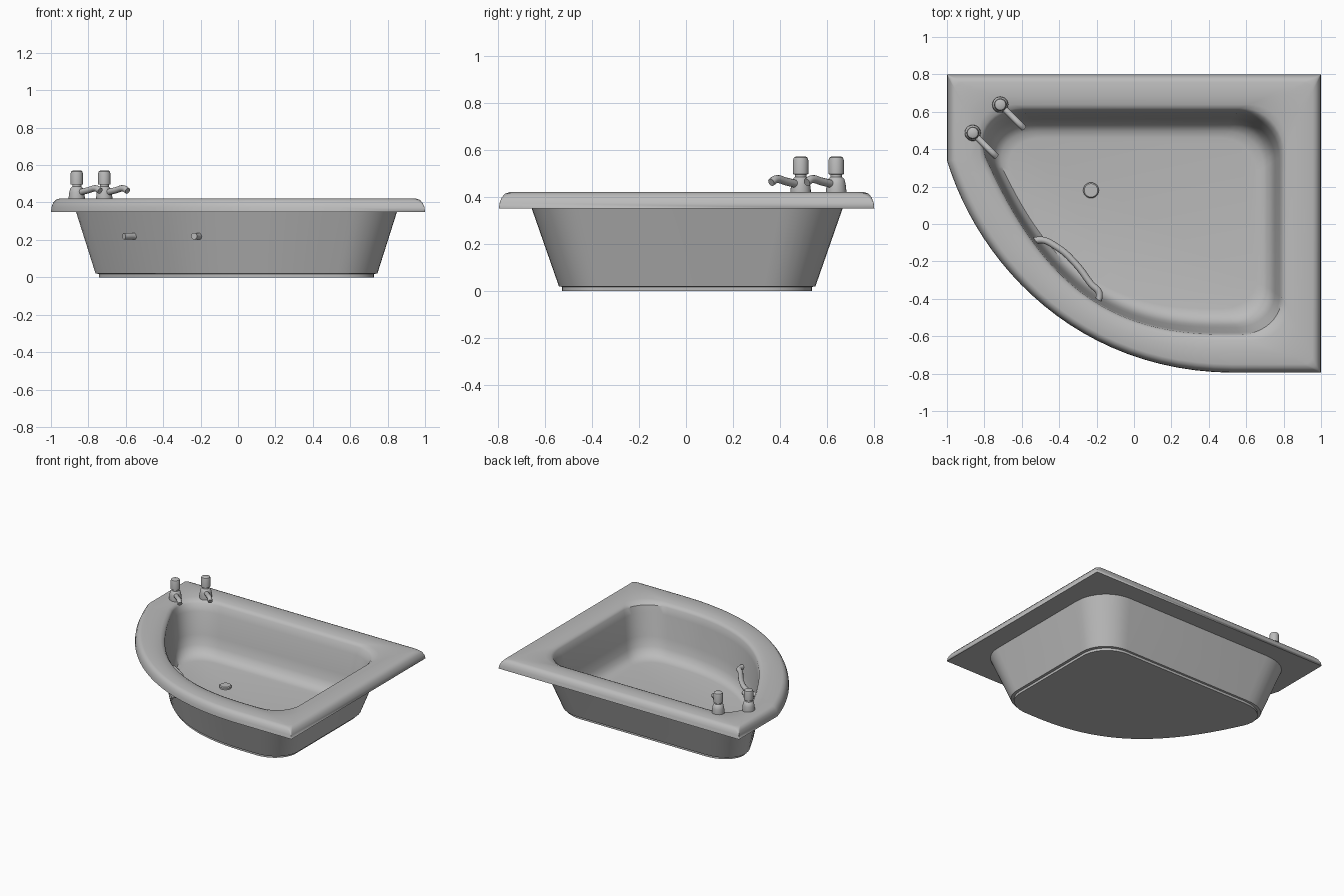
import bpy, bmesh, math
from mathutils import Vector

if "Cube" in bpy.data.objects:
    bpy.data.objects.remove(bpy.data.objects["Cube"])

grey = bpy.data.materials.new("plain grey")
grey.diffuse_color = (0.5, 0.5, 0.5, 1)
grey.use_nodes = True
grey.node_tree.nodes["Principled BSDF"].inputs["Base Color"].default_value = grey.diffuse_color


def finish(ob, angle=35):
    ob.data.materials.append(grey)
    bpy.ops.object.select_all(action='DESELECT')
    ob.select_set(True)
    bpy.context.view_layer.objects.active = ob
    bpy.ops.object.shade_smooth_by_angle(angle=math.radians(angle))
    return ob


def loft(name, loops, cap_start=True, cap_end=True):
    """Skin a stack of equal-length point loops."""
    bm = bmesh.new()
    rings = [[bm.verts.new(p) for p in loop] for loop in loops]
    n = len(rings[0])
    for a, b in zip(rings, rings[1:]):
        for i in range(n):
            j = (i + 1) % n
            bm.faces.new((a[i], a[j], b[j], b[i]))
    if cap_start:
        bm.faces.new(rings[0])
    if cap_end:
        bm.faces.new(rings[-1])
    bmesh.ops.remove_doubles(bm, verts=bm.verts, dist=0.0004)
    bmesh.ops.recalc_face_normals(bm, faces=bm.faces)
    me = bpy.data.meshes.new(name)
    bm.to_mesh(me)
    bm.free()
    ob = bpy.data.objects.new(name, me)
    bpy.context.collection.objects.link(ob)
    return finish(ob)


def bezier(p0, p1, p2, p3, n):
    out = []
    for i in range(n + 1):
        t = i / n
        u = 1 - t
        out.append(tuple(u**3 * a + 3*u*u*t * b + 3*u*t*t * c + t**3 * d
                         for a, b, c, d in zip(p0, p1, p2, p3)))
    return out


def corner(a, c, b, n=10):
    """Rounded corner from a to b around control point c."""
    k = 0.56
    mix = lambda p: tuple(q + (r - q) * k for q, r in zip(p, c))
    return bezier(a, mix(a), mix(b), b, n)


# Plan outlines: back left, back right, front right corners, then the bowed front
opening = (corner((-.80, .38), (-.86, .61), (-.58, .61))
           + corner((.55, .61), (.79, .61), (.79, .37))
           + corner((.79, -.39), (.79, -.59), (.57, -.59))
           + bezier((.5, -.59), (-.15, -.6), (-.5, -.3), (-.79, .35), 24))
outer = ([(-1, .8)] * 11 + [(1, .8)] * 11 + [(1, -.795)] * 11
         + bezier((.53, -.795), (-.3, -.79), (-.83, -.22), (-1, .34), 24))


def scaled(sx, sy, z):
    return [((x + .01) * sx - .01, (y - .01) * sy + .005, z) for x, y in opening]


def rim(t, z):
    return [(a[0] + (b[0] - a[0]) * t, a[1] + (b[1] - a[1]) * t, z)
            for a, b in zip(outer, opening)]


# Tub: plinth, sloping shell, rolled rim and bowl as one skin
loft("tub", [
    scaled(.92, .885, 0), scaled(.92, .885, .018), scaled(.944, .908, .02),
    scaled(1.075, 1.1, .35),
    rim(0, .35), rim(.015, .375), rim(.06, .398), rim(.13, .414), rim(.22, .42),
    rim(.6, .42), rim(.85, .414), rim(.95, .405), rim(1, .392),
    scaled(.985, .975, .34), scaled(.955, .93, .18), scaled(.94, .905, .11),
    scaled(.915, .87, .07), scaled(.88, .82, .047), scaled(.83, .76, .04)])


def lathe(name, profile, x, y, n=24):
    return loft(name, [[(x + r * math.cos(2 * math.pi * i / n),
                         y + r * math.sin(2 * math.pi * i / n), z)
                        for i in range(n)] for r, z in profile])


def tube(name, points, radius):
    cu = bpy.data.curves.new(name, 'CURVE')
    cu.dimensions = '3D'
    cu.bevel_depth = radius
    cu.bevel_resolution = 4
    cu.use_fill_caps = True
    sp = cu.splines.new('BEZIER')
    sp.resolution_u = 8
    sp.bezier_points.add(len(points) - 1)
    for bp, p in zip(sp.bezier_points, points):
        bp.co = p
        bp.handle_left_type = bp.handle_right_type = 'AUTO'
    ob = bpy.data.objects.new(name, cu)
    bpy.context.collection.objects.link(ob)
    bpy.ops.object.select_all(action='DESELECT')
    ob.select_set(True)
    bpy.context.view_layer.objects.active = ob
    bpy.ops.object.convert(target='MESH')
    return finish(bpy.context.view_layer.objects.active)


# Drain plug on the bowl floor
lathe("drain_plug", [(.042, .035), (.042, .052), (.036, .058)], -.23, .18)

# Taps: turned body with a knob, and a spout aimed into the bowl
for side, x, y in (("back", -.715, .638), ("front", -.862, .487)):
    lathe(side + "_tap", [(.043, .41), (.043, .43), (.04, .455), (.035, .475),
                          (.024, .485), (.024, .495), (.033, .497), (.033, .555),
                          (.029, .567), (.02, .572)], x, y)
    tube(side + "_spout", [(x, y, .45), (x + .06, y - .06, .465),
                           (x + .105, y - .105, .475), (x + .125, y - .125, .462)], .017)

# Grab handle: bowed bar whose ends pass through the front wall
tube("grab_handle", [(-.61, -.14, .22), (-.51, -.085, .22), (-.41, -.125, .22),
                     (-.31, -.215, .22), (-.23, -.32, .22), (-.185, -.375, .22),
                     (-.235, -.47, .22)], .018)
